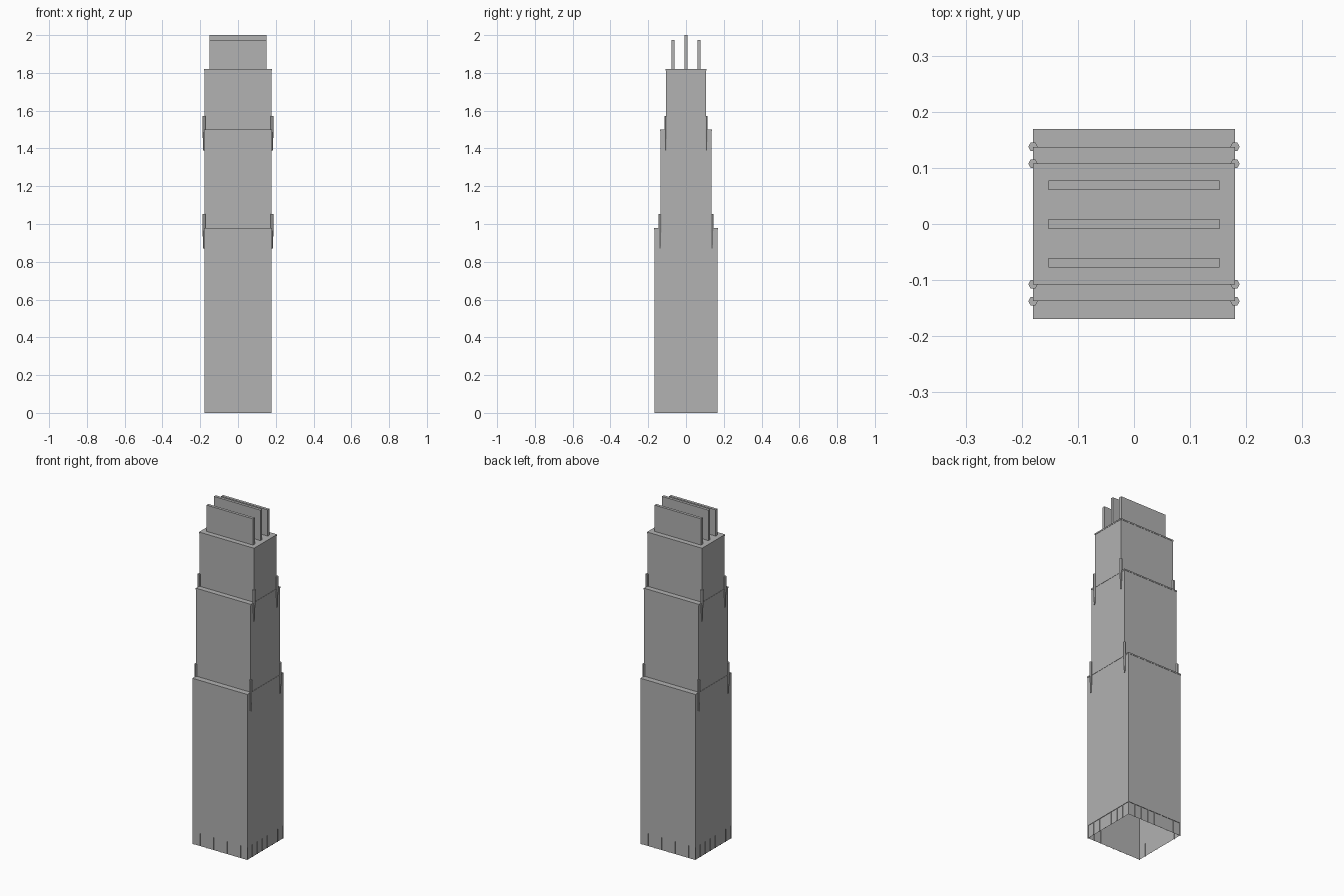
import bpy
import bmesh
import math

cube = bpy.data.objects.get("Cube")
if cube:
    bpy.data.objects.remove(cube, do_unlink=True)

# Single stone colour
stone = bpy.data.materials.new("grey_stone")
stone.use_nodes = True
grey = (0.445, 0.445, 0.445, 1)
stone.diffuse_color = grey
stone.node_tree.nodes["Principled BSDF"].inputs["Base Color"].default_value = grey


def finish(name, bm):
    bmesh.ops.recalc_face_normals(bm, faces=bm.faces)
    mesh = bpy.data.meshes.new(name)
    bm.to_mesh(mesh)
    bm.free()
    mesh.materials.append(stone)
    obj = bpy.data.objects.new(name, mesh)
    bpy.context.collection.objects.link(obj)
    return obj


def loft(name, rings, close_bottom=False):
    """Bridge rings of points upwards and cap the top."""
    bm = bmesh.new()
    loops = [[bm.verts.new(p) for p in ring] for ring in rings]
    n = len(loops[0])
    for low, high in zip(loops, loops[1:]):
        for i in range(n):
            j = (i + 1) % n
            bm.faces.new((low[i], low[j], high[j], high[i]))
    bm.faces.new(loops[-1])
    if close_bottom:
        bm.faces.new(loops[0][::-1])
    return finish(name, bm)


def rect(hx, hy, z):
    return [(-hx, -hy, z), (hx, -hy, z), (hx, hy, z), (-hx, hy, z)]


def hexagon(cx, cy, r, z):
    return [(cx + r * math.cos(a * math.pi / 3), cy + r * math.sin(a * math.pi / 3), z)
            for a in range(6)]


def box(name, cx, cy, hx, hy, z0, z1):
    ring = lambda z: [(cx + x, cy + y, z) for x, y, z in rect(hx, hy, z)]
    return loft(name, [ring(z0), ring(z1)], True)


# Stepped tiers, hollow below, each with a slim lip at its top
HALF_X = 0.18
LIP = 0.0015
BASE = 0.075
tiers = [("lower_tier", 0.1695, 0, 0.98),
         ("middle_tier", 0.1375, 0.98, 1.5),
         ("upper_tier", 0.1075, 1.5, 1.82)]
for name, hy, z0, z1 in tiers:
    wx, wy = HALF_X - LIP, hy - LIP
    rings = [rect(wx, wy, z0), rect(wx, wy, z1 - 0.008),
             rect(HALF_X, hy, z1 - 0.008), rect(HALF_X, hy, z1)]
    if z0 == 0:
        # Ground floor wall set back under the tower
        inset = 0.003
        rings = [rect(wx - inset, wy - inset, 0),
                 rect(wx - inset, wy - inset, BASE),
                 rect(wx, wy, BASE)] + rings[1:]
    loft(name, rings)

# Ground floor columns around the set-back wall
wx, wy = HALF_X - LIP, tiers[0][1] - LIP
T = 0.002
for side in (-1, 1):
    for i in range(9):
        x = (wx - T) * (i / 4 - 1)
        box("ground_column", x, side * (wy - T), T, T, 0, BASE)
    for i in range(1, 7):
        y = (wy - T) * (i / 3.5 - 1)
        box("ground_column", side * (wx - T), y, T, T, 0, BASE)

# Six-sided pinnacles at the setback corners, tapering downwards
for hy, z in ((0.1375, 0.98), (0.1075, 1.5)):
    for sx in (-1, 1):
        for sy in (-1, 1):
            cx, cy = sx * HALF_X, sy * hy
            loft("corner_pinnacle",
                 [hexagon(cx, cy, 0.004, z - 0.11),
                  hexagon(cx, cy, 0.0085, z),
                  hexagon(cx, cy, 0.0085, z + 0.073)], True)

# Three upright slabs on the roof
for y, top in ((-0.069, 1.975), (0, 2.0), (0.069, 1.975)):
    box("roof_fin", 0, y, 0.152, 0.0085, 1.82, top)
